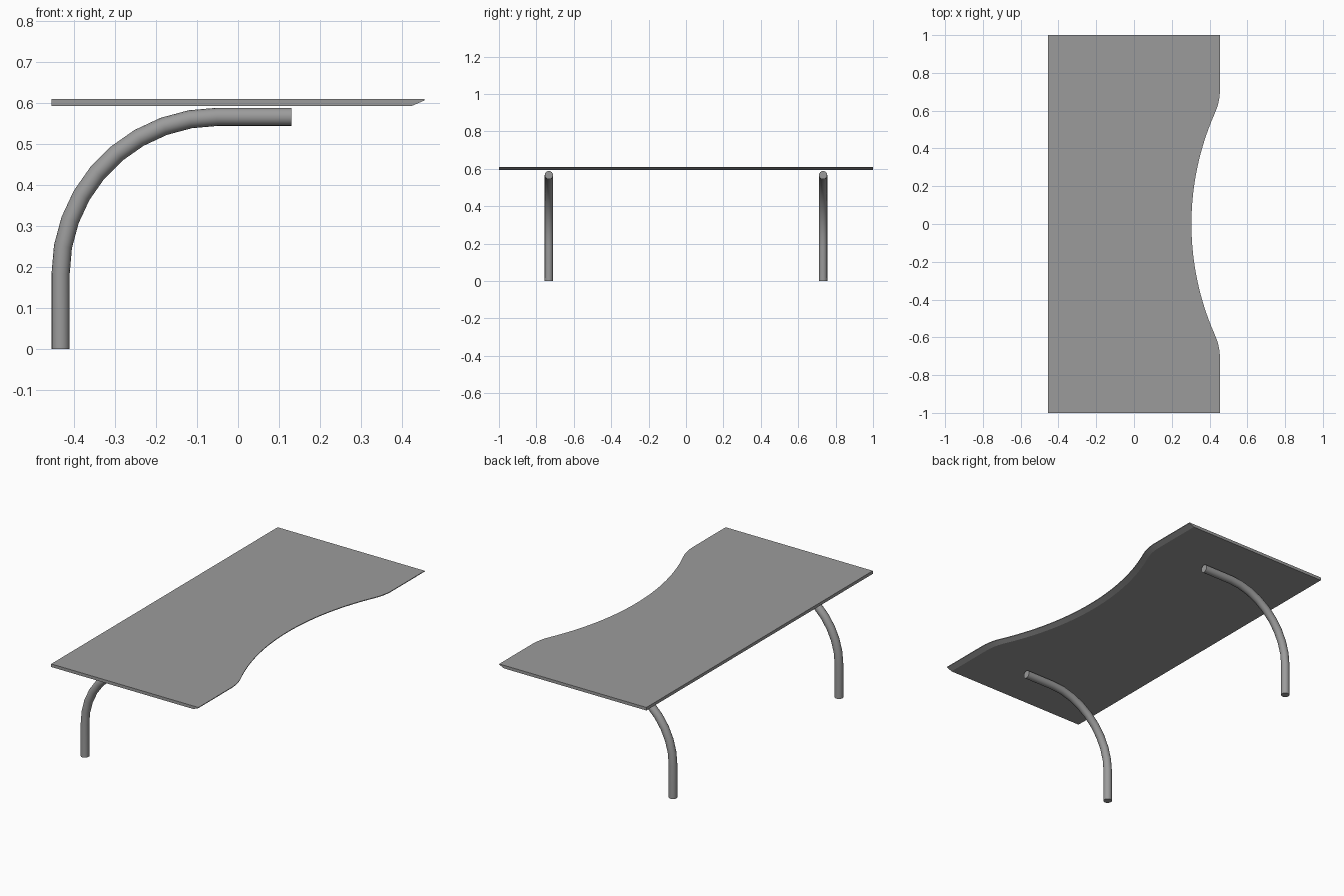
import bpy, bmesh
from math import sin, cos, pi, radians, sqrt, atan2

if "Cube" in bpy.data.objects:
    bpy.data.objects.remove(bpy.data.objects["Cube"])

# Dark grey finish shared by all parts
grey = bpy.data.materials.new("dark_grey")
grey.diffuse_color = (0.33, 0.33, 0.33, 1.0)
grey.use_nodes = True
grey.node_tree.nodes["Principled BSDF"].inputs["Base Color"].default_value = grey.diffuse_color


def loft(name, rings, sharp_angle):
    """Closed solid skinned through a list of equal-length rings."""
    bm = bmesh.new()
    rows = [[bm.verts.new(p) for p in ring] for ring in rings]
    n = len(rows[0])
    for a, b in zip(rows, rows[1:]):
        for i in range(n):
            j = (i + 1) % n
            bm.faces.new((a[i], a[j], b[j], b[i]))
    bm.faces.new(rows[0])
    bm.faces.new(rows[-1])
    bmesh.ops.recalc_face_normals(bm, faces=bm.faces)
    mesh = bpy.data.meshes.new(name)
    bm.to_mesh(mesh)
    bm.free()
    mesh.materials.append(grey)
    obj = bpy.data.objects.new(name, mesh)
    bpy.context.collection.objects.link(obj)
    bpy.ops.object.select_all(action='DESELECT')
    obj.select_set(True)
    bpy.context.view_layer.objects.active = obj
    bpy.ops.object.shade_smooth_by_angle(angle=radians(sharp_angle))
    return obj


# Tabletop front edge: big concave arc, small convex fillet, straight end
EDGE, WAIST, R, FILLET = 0.455, 0.304, 1.45, 0.30
cx, fx = WAIST + R, EDGE - FILLET
fy = sqrt((R + FILLET) ** 2 - (cx - fx) ** 2)
sweep = atan2(fy, cx - fx)
half = [(cx - R * cos(sweep * i / 14), R * sin(sweep * i / 14)) for i in range(15)]
for i in range(1, 7):
    a = sweep * (1 - i / 6)
    half.append((fx + FILLET * cos(a), fy - FILLET * sin(a)))
half.append((EDGE, 1.0))
outline = [(x, -y) for x, y in reversed(half[1:])] + half

# Tabletop cross-section has an underside chamfer along the front edge
TOP, BOTTOM = 0.61, 0.593
loft("tabletop", [[(-EDGE, y, TOP), (x, y, TOP), (x, y, 0.606),
                   (x - 0.03, y, BOTTOM), (-EDGE, y, BOTTOM)] for x, y in outline], 15)

# Bent tube legs: upright, quarter bend, horizontal arm (x, z, direction)
BEND, TUBE, SIDES = 0.383, 0.0222, 16
bx, bz = -0.05, 0.183
path = [(bx - BEND, 0.0, 0.0)]
for i in range(10):
    a = radians(10 * i)
    path.append((bx - BEND * cos(a), bz + BEND * sin(a), a))
path.append((0.13, bz + BEND, pi / 2))
rings = []
for x, z, a in path:
    ring = []
    for k in range(SIDES):
        t = 2 * pi * k / SIDES
        u, v = TUBE * cos(t), TUBE * sin(t)
        ring.append((x - u * cos(a), -0.733 + v, z + u * sin(a)))
    rings.append(ring)
legs = loft("legs", rings, 30)
legs.modifiers.new("mirror", 'MIRROR').use_axis = (False, True, False)
